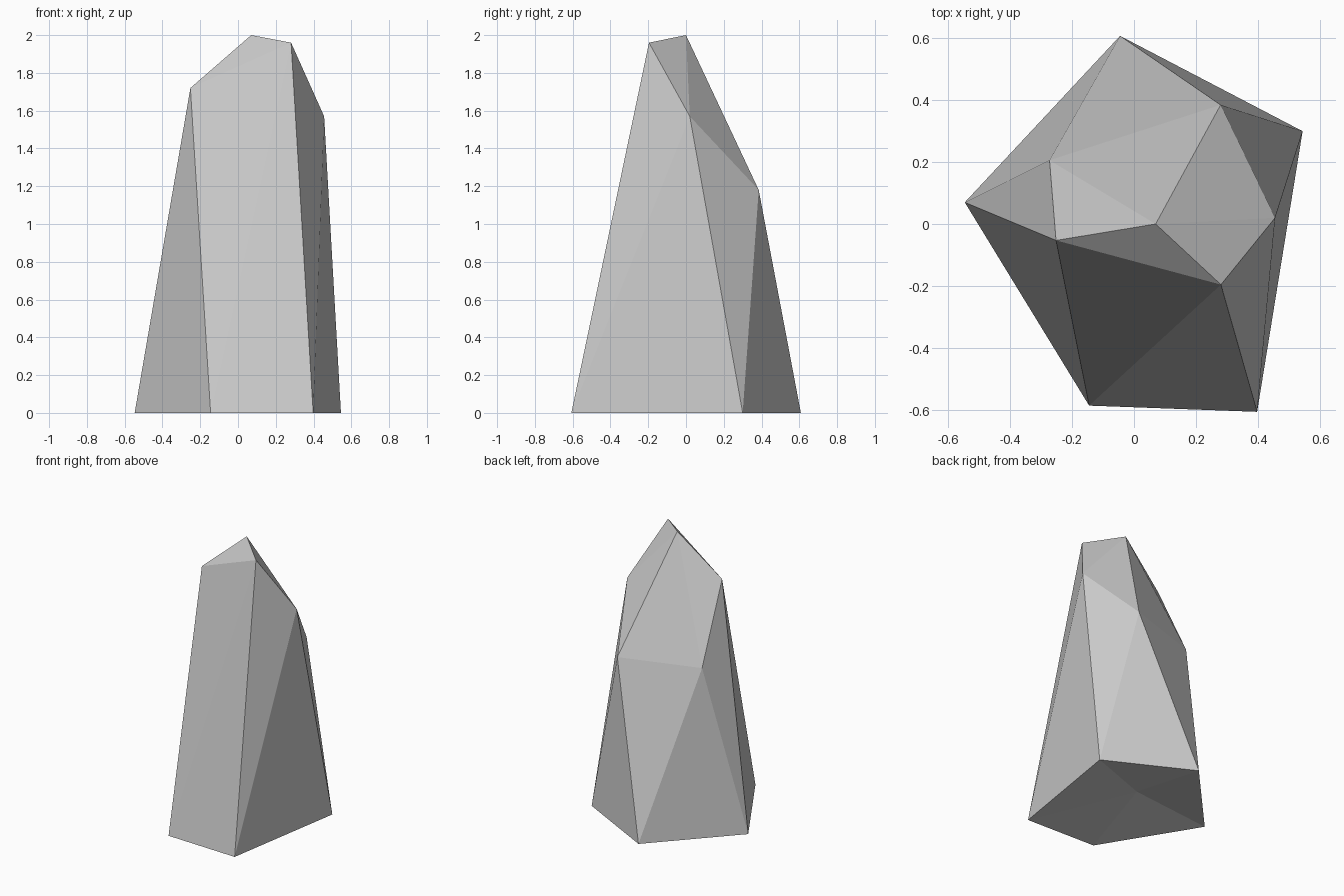
import bpy, bmesh

if "Cube" in bpy.data.objects:
    bpy.data.objects.remove(bpy.data.objects["Cube"])

# Stretched icosahedron layout: base ring, upper ring and two poles
base_ring = [(-0.547, 0.07, 0), (-0.145, -0.587, 0), (0.398, -0.607, 0),
             (0.545, 0.30, 0), (-0.045, 0.608, 0)]
upper_ring = [(-0.252, -0.053, 1.72), (0.281, -0.196, 1.96), (0.456, 0.02, 1.57),
              (0.28, 0.385, 1.18), (-0.273, 0.206, 1.18)]
tip_point = (0.07, 0, 2.0)
underside_point = (0, 0.03, 0.08)

bm = bmesh.new()
base = [bm.verts.new(p) for p in base_ring]
upper = [bm.verts.new(p) for p in upper_ring]
tip = bm.verts.new(tip_point)
under = bm.verts.new(underside_point)

# Each sector: tip facet, two side facets, slightly hollow underside facet
for i in range(5):
    j = (i + 1) % 5
    bm.faces.new((tip, upper[i], upper[j]))
    bm.faces.new((base[i], base[j], upper[i]))
    bm.faces.new((upper[i], base[j], upper[j]))
    bm.faces.new((under, base[j], base[i]))
bmesh.ops.recalc_face_normals(bm, faces=bm.faces[:])

mesh = bpy.data.meshes.new("standing_stone")
bm.to_mesh(mesh)
bm.free()
bpy.context.collection.objects.link(bpy.data.objects.new("standing_stone", mesh))
